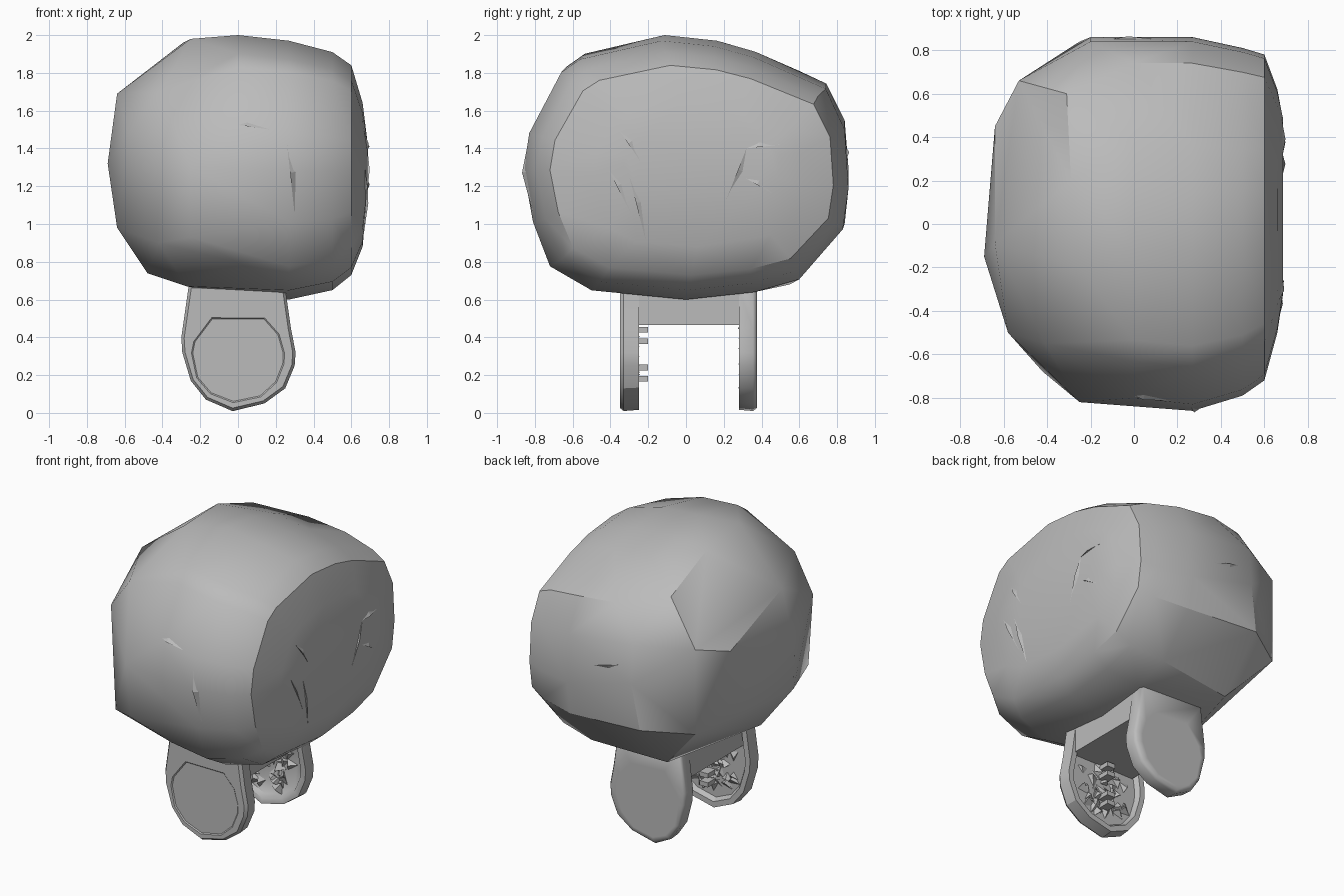
import bpy
import bmesh
import math
import random
from mathutils import Vector
from mathutils.bvhtree import BVHTree

random.seed(4)

default_cube = bpy.data.objects.get("Cube")
if default_cube:
    bpy.data.objects.remove(default_cube, do_unlink=True)


def make_material(name, level):
    material = bpy.data.materials.new(name)
    material.use_nodes = True
    colour = (level, level, level, 1.0)
    material.diffuse_color = colour
    shader = material.node_tree.nodes["Principled BSDF"]
    shader.inputs["Base Color"].default_value = colour
    return material


stone_grey = make_material("stone grey", 0.5)


def finish(mesh_builder, name, smooth_angle=None):
    """Turn a bmesh into a named, coloured object."""
    bmesh.ops.recalc_face_normals(mesh_builder, faces=mesh_builder.faces)
    mesh = bpy.data.meshes.new(name)
    mesh_builder.to_mesh(mesh)
    mesh_builder.free()
    mesh.materials.append(stone_grey)
    item = bpy.data.objects.new(name, mesh)
    bpy.context.collection.objects.link(item)
    if smooth_angle:
        bpy.ops.object.select_all(action="DESELECT")
        item.select_set(True)
        bpy.context.view_layer.objects.active = item
        bpy.ops.object.shade_smooth_by_angle(angle=math.radians(smooth_angle))
    return item


# Side outline of the head as (y, z)
outline = [
    (-.86, 1.3), (-.83, 1.5), (-.66, 1.83), (-.56, 1.9), (-.13, 2), (.15, 1.97),
    (.36, 1.91), (.74, 1.74), (.84, 1.52), (.86, 1.2), (.83, .98), (.6, .71),
    (.36, .64), (0, .6), (-.5, .65), (-.72, .78), (-.81, 1.02),
]

# Cross-sections of the head as (x, y low, y high, z low, z high)
sections = [
    (0, -.83, .86, .62, 2), (.27, -.86, .86, .6, 1.97),
    (.5, -.79, .81, .65, 1.91), (.6, -.72, .78, .73, 1.84),
    (.66, -.5, .62, .88, 1.64), (.685, -.33, .5, 1.15, 1.48),
]

# Chiselled corners of the head's flatter right side
corners = [
    (-.69, -.15, 1.32), (-.64, -.09, 1.69), (-.64, .45, 1.48), (-.53, .66, .98),
    (-.64, -.21, .98), (-.48, -.1, .74), (-.58, -.5, 1.48), (-.42, -.68, .9),
    (-.41, -.55, 1.7), (-.53, .66, 1.54), (-.31, .6, 1.81), (-.29, .2, 1.96),
    (-.25, -.2, 1.98), (-.2, .86, 1.3), (-.25, .84, 1), (-.25, -.82, 1.3),
    (-.25, -.77, .93), (-.27, -.4, .67), (-.25, .55, .68), (-.2, .84, 1.55),
]


def remap(value, low, high, new_low, new_high):
    return new_low + (value - low) / (high - low) * (new_high - new_low)


# Boulder-like head: the outline is fitted to each section and wrapped
head_mesh = bmesh.new()
for corner in corners:
    head_mesh.verts.new(corner)
for x, y_low, y_high, z_low, z_high in sections:
    for y, z in outline:
        head_mesh.verts.new((
            x,
            remap(y, -.86, .86, y_low, y_high),
            remap(z, .6, 2, z_low, z_high),
        ))
bmesh.ops.convex_hull(head_mesh, input=head_mesh.verts)
loose = [v for v in head_mesh.verts if not v.link_faces]
bmesh.ops.delete(head_mesh, geom=loose, context="VERTS")
bmesh.ops.dissolve_limit(head_mesh, angle_limit=math.radians(4),
                         verts=head_mesh.verts, edges=head_mesh.edges)
bmesh.ops.triangulate(head_mesh, faces=head_mesh.faces)
head_surface = BVHTree.FromBMesh(head_mesh)
finish(head_mesh, "head", 32)


# Thin chipped slivers on the head, each a shallow wedge between two points
def chip(name, start, end, direction, width):
    ray = Vector(direction)

    def on_head(point):
        return head_surface.ray_cast(point - ray * 3, ray)[0]

    if ray.x:
        ends = [Vector((0, *point)) for point in (start, end)]
    else:
        ends = [Vector((point[0], 0, point[1])) for point in (start, end)]
    across = (ends[1] - ends[0]).cross(ray).normalized() * width
    middle = ends[0].lerp(ends[1], .4)
    spots = [on_head(p) for p in (ends[0], ends[1], middle, middle + across)]
    spots[2] -= ray * .012
    builder = bmesh.new()
    for spot in spots:
        builder.verts.new(spot)
    bmesh.ops.convex_hull(builder, input=builder.verts)
    finish(builder, name)


side_chips = [
    ((-.47, 1.4), (-.21, .9)), ((-.35, 1.49), (-.24, 1.33)),
    ((-.3, 1.25), (-.21, .9)), ((.32, 1.4), (.21, 1.12)),
    ((.32, 1.4), (.5, 1.42)), ((.32, 1.24), (.46, 1.16)),
]
for index, (start, end) in enumerate(side_chips):
    chip(f"side_chip_{index}", start, end, (-1, 0, 0), .025)
chip("front_chip_long", (.26, 1.42), (.3, 1.05), (0, 1, 0), .03)
chip("front_chip_short", (-.04, 1.53), (.17, 1.5), (0, 1, 0), .02)
chip("back_chip", (-.1, 1.4), (.08, 1.35), (0, -1, 0), .02)

# Foot outline as (x, z)
foot_outline = [(-.26, .68), (-.3, .4), (-.295, .32), (-.25, .17), (-.17, .07),
                (-.03, .01), (.14, .05), (.25, .13), (.3, .25), (.305, .32),
                (.28, .45), (.25, .66)]


def foot(name, outer, inner, recess, right_width, smooth_angle):
    """Extruded foot plate with a round outer panel and a hollowed inside."""
    builder = bmesh.new()
    toward = 1 if inner > outer else -1
    shape = [(x * right_width if x < 0 else x, z) for x, z in foot_outline]

    def ring(y, scale):
        return [builder.verts.new((x * scale, y, .32 + (z - .32) * scale))
                for x, z in shape]

    def round_ring(y, radius):
        angles = [math.atan2(z - .3, x) for x, z in shape]
        return [builder.verts.new((radius * math.cos(a) * (
            right_width if math.cos(a) < 0 else 1), y,
            .3 + radius * math.sin(a))) for a in angles]

    # Panel, panel edge, outer face, outer rim, inner rim, hollow edge and floor
    loops = [
        round_ring(outer + toward * recess, .24), round_ring(outer, .247),
        ring(outer, .95), ring(outer + toward * .02, 1), ring(inner, .98),
        ring(inner, .86), ring(inner - toward * .03, .8),
    ]
    count = len(shape)
    for first, second in zip(loops, loops[1:]):
        for i in range(count):
            j = (i + 1) % count
            builder.faces.new((first[i], first[j], second[j], second[i]))
    builder.faces.new(loops[0])
    builder.faces.new(loops[-1])
    finish(builder, name, smooth_angle)


foot("front_foot", -.35, -.25, .006, 1, 30)
foot("back_foot", .375, .28, 0, .84, 60)


# Broken shards inside each hollow foot
def shards(name, y, toward):
    builder = bmesh.new()
    for _ in range(45):
        angle = random.uniform(0, math.tau)
        reach = .18 * math.sqrt(random.random())
        centre = Vector((reach * math.cos(angle), y, .3 + reach * math.sin(angle)))
        base = []
        for turn in range(3):
            spin = angle + turn * math.tau / 3
            size = random.uniform(.03, .06)
            base.append(centre + Vector((size * math.cos(spin), 0,
                                         size * math.sin(spin))))
        lean = random.uniform(-.03, .03)
        tip = centre + Vector((lean, toward * random.uniform(.01, .04), lean))
        points = [builder.verts.new(p) for p in base + [tip]]
        for trio in ((0, 1, 2), (0, 1, 3), (1, 2, 3), (2, 0, 3)):
            builder.faces.new([points[i] for i in trio])
    finish(builder, name)


shards("front_shards", -.283, 1)
shards("back_shards", .312, -1)


def block(name, low, high):
    builder = bmesh.new()
    bmesh.ops.create_cube(builder, size=1)
    for vert in builder.verts:
        vert.co = [a if c < 0 else b for c, a, b in zip(vert.co, low, high)]
    return finish(builder, name)


# Bridge joining the feet to the head
block("bridge", (-.22, -.335, .465), (.25, .355, .68))

# Short pegs sticking out of the front foot
for height in (.18, .24, .38, .44):
    block("inner_peg", (-.02, -.285, height - .015), (.04, -.2, height + .015))
